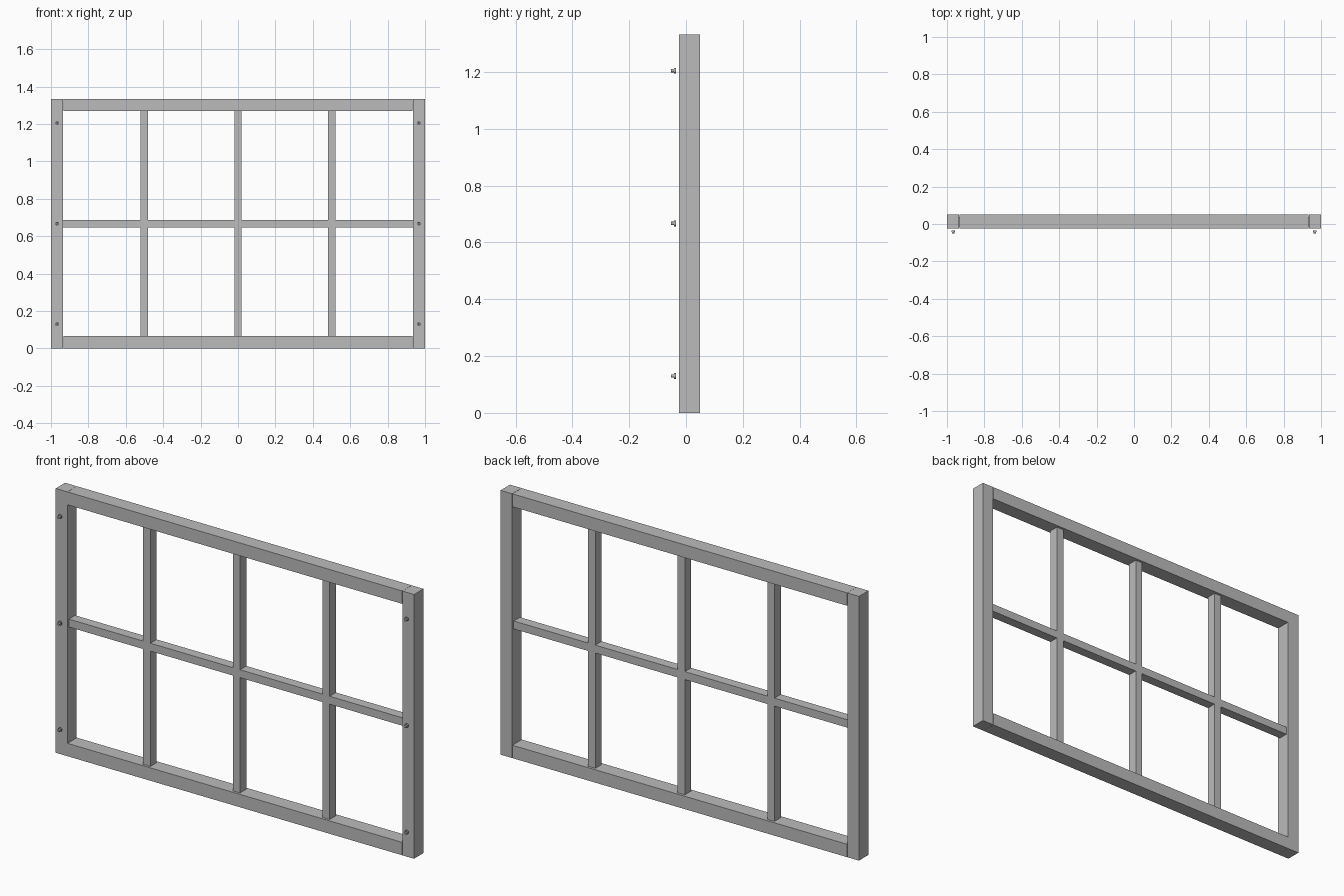
import bpy
import math
from mathutils import Matrix
import bmesh

cube = bpy.data.objects.get("Cube")
if cube:
    bpy.data.objects.remove(cube, do_unlink=True)

grey = bpy.data.materials.new("light_grey")
grey.use_nodes = True
tone = (0.5, 0.5, 0.5, 1)
grey.diffuse_color = tone
grey.node_tree.nodes["Principled BSDF"].inputs["Base Color"].default_value = tone

HEIGHT = 1.333
FRONT, BACK = -0.025, 0.05      # frame depth
BAR = 0.065                     # frame bar width
MUNTIN = 0.04                   # glazing bar width
MID_Y = (FRONT + BACK) / 2
INNER = 1 - BAR


def finish(bm, name):
    mesh = bpy.data.meshes.new(name)
    bm.to_mesh(mesh)
    bm.free()
    mesh.materials.append(grey)
    obj = bpy.data.objects.new(name, mesh)
    bpy.context.collection.objects.link(obj)
    return obj


def box(name, x, z, size, depth):
    """Bar centred at x, z in the thickness of the frame."""
    bm = bmesh.new()
    bmesh.ops.create_cube(bm, size=1)
    bmesh.ops.scale(bm, vec=(size[0], depth, size[1]), verts=bm.verts)
    bmesh.ops.translate(bm, vec=(x, MID_Y, z), verts=bm.verts)
    return finish(bm, name)


def screw(name, x, z):
    """Small stepped pin standing just off the front face."""
    bm = bmesh.new()
    for radius, y0, y1 in ((0.006, -0.052, -0.042), (0.010, -0.042, -0.035)):
        turn = Matrix.Translation((x, (y0 + y1) / 2, z)) @ Matrix.Rotation(math.pi / 2, 4, 'X')
        bmesh.ops.create_cone(bm, cap_ends=True, segments=16, radius1=radius,
                              radius2=radius, depth=y1 - y0, matrix=turn)
    obj = finish(bm, name)
    for face in obj.data.polygons:
        face.use_smooth = len(face.vertices) == 4
    return obj


# Outer frame
depth = BACK - FRONT
for side, s in (("right", -1), ("left", 1)):
    box(side + "_stile", s * (1 - BAR / 2), HEIGHT / 2, (BAR, HEIGHT), depth)
for name, z in (("bottom_rail", BAR / 2), ("top_rail", HEIGHT - BAR / 2)):
    box(name, 0, z, (2 * INNER - 0.002, BAR), depth)

# Glazing bars: one across, three upright
box("middle_bar", 0, HEIGHT / 2, (2 * INNER, MUNTIN), 0.05)
half = HEIGHT / 2 - BAR - MUNTIN / 2
for i in (-1, 0, 1):
    for level, s in (("lower", -1), ("upper", 1)):
        box(f"{level}_upright_bar_{i + 2}", i * 0.5,
            HEIGHT / 2 + s * (MUNTIN + half) / 2, (MUNTIN, half), 0.05)

# Screws on both stiles
for side, s in (("right", -1), ("left", 1)):
    for level, z in (("low", 0.13), ("middle", 0.667), ("high", 1.205)):
        screw(f"{side}_{level}_screw", s * 0.967, z)
